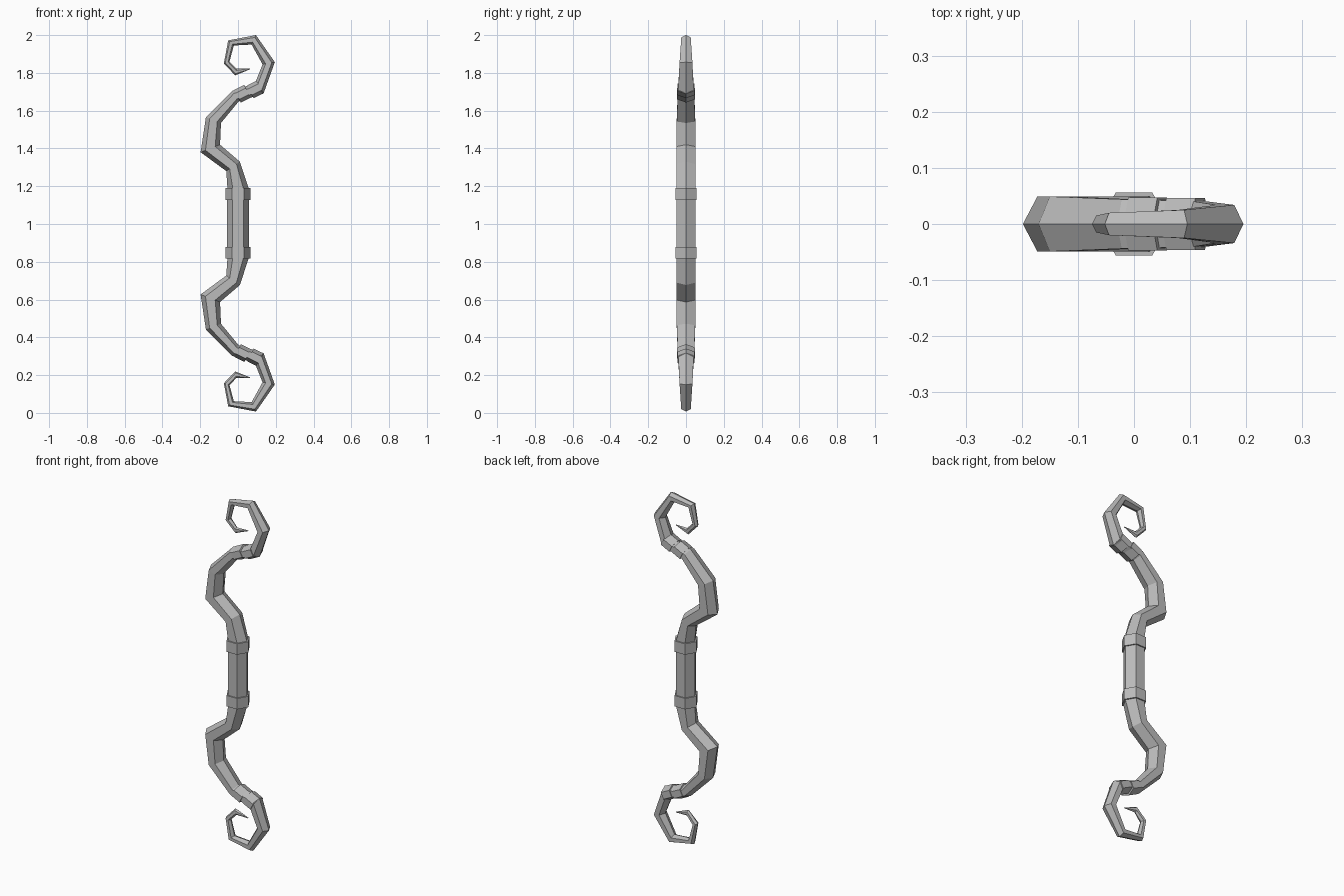
import bpy, bmesh
from mathutils import Vector

cube = bpy.data.objects.get("Cube")
if cube:
    bpy.data.objects.remove(cube, do_unlink=True)

grey = bpy.data.materials.new("plain_grey")
grey.use_nodes = True
COLOR = (0.5, 0.5, 0.5, 1)
grey.diffuse_color = COLOR
grey.node_tree.nodes["Principled BSDF"].inputs["Base Color"].default_value = COLOR

MIRROR_SUM = 2.007  # upper z + lower z


def loft(name, sections, lower=False):
    """Hexagonal tube; each section is (left x, z, right x, z, half depth)."""
    bm = bmesh.new()
    rings = []
    for lx, lz, rx, rz, depth in sections:
        if lower:
            lz, rz = MIRROR_SUM - lz, MIRROR_SUM - rz
        a, b = Vector((lx, 0, lz)), Vector((rx, 0, rz))
        y = Vector((0, depth, 0))
        p, q = a.lerp(b, 0.25), a.lerp(b, 0.75)
        rings.append([bm.verts.new(v) for v in (a, p - y, q - y, b, q + y, p + y)])
    for r, s in zip(rings, rings[1:]):
        for i in range(6):
            j = (i + 1) % 6
            bm.faces.new((r[i], r[j], s[j], s[i]))
    bm.faces.new(rings[0])
    bm.faces.new(rings[-1])
    bmesh.ops.recalc_face_normals(bm, faces=bm.faces)
    mesh = bpy.data.meshes.new(name)
    bm.to_mesh(mesh)
    bm.free()
    mesh.materials.append(grey)
    obj = bpy.data.objects.new(name, mesh)
    bpy.context.collection.objects.link(obj)
    return obj


def band(name, center, along, half_width, depth, lower):
    """Short hexagonal sleeve around the limb."""
    c, d = Vector(center), Vector(along)
    n = Vector((-d.y, d.x)).normalized() * half_width
    ends = [c - d, c + d]
    loft(name, [(*(e + n), *(e - n), depth) for e in ends], lower)


# Limb: wavy arm that tapers into a curled tip
limb = [
    (-0.056, 1.15, 0.056, 1.15, 0.049),
    (-0.056, 1.19, 0.056, 1.19, 0.049),
    (-0.062, 1.28, 0.010, 1.33, 0.049),
    (-0.198, 1.38, -0.095, 1.42, 0.049),
    (-0.170, 1.565, -0.090, 1.535, 0.049),
    (-0.030, 1.705, 0.003, 1.648, 0.044),
    (0.090, 1.745, 0.135, 1.69, 0.041),
    (0.130, 1.845, 0.195, 1.857, 0.034),
    (0.072, 1.95, 0.095, 2.0, 0.025),
    (-0.022, 1.945, -0.052, 1.972, 0.020),
    (-0.045, 1.86, -0.075, 1.85, 0.015),
    (-0.008, 1.822, -0.015, 1.787, 0.010),
    (0.062, 1.823, 0.064, 1.819, 0.002),
]

# Grip
loft("grip", [(-0.057, z, 0.057, z, 0.049) for z in (0.85, 1.16)])

for side, lower in (("upper", False), ("lower", True)):
    loft(side + "_limb", limb, lower)
    # Collar at the end of the grip
    loft(side + "_collar", [(-0.065, z, 0.065, z, 0.056) for z in (1.128, 1.19)], lower)
    # Two wraps below the curl
    band(side + "_inner_wrap", (0.024, 1.690), (0.026, 0.013), 0.038, 0.047, lower)
    band(side + "_outer_wrap", (0.092, 1.713), (0.026, 0.013), 0.038, 0.046, lower)
